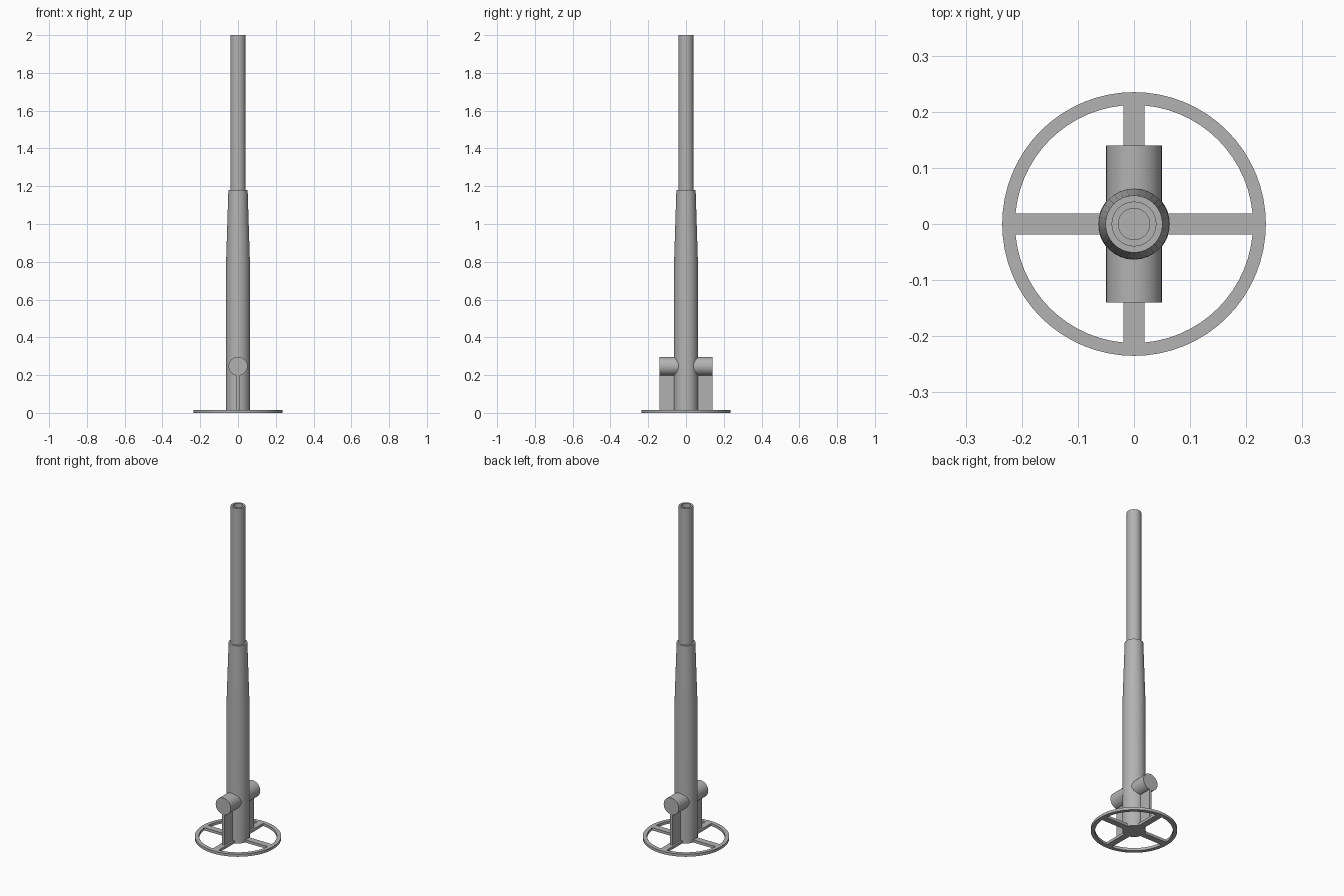
import bpy, bmesh, math
from mathutils import Matrix

if "Cube" in bpy.data.objects:
    bpy.data.objects.remove(bpy.data.objects["Cube"])

GREY = (0.45, 0.45, 0.45, 1)
metal = bpy.data.materials.new("plain grey metal")
metal.use_nodes = True
metal.diffuse_color = GREY
metal.node_tree.nodes["Principled BSDF"].inputs["Base Color"].default_value = GREY


def finish(name, bm):
    bmesh.ops.recalc_face_normals(bm, faces=bm.faces)
    mesh = bpy.data.meshes.new(name)
    bm.to_mesh(mesh)
    bm.free()
    mesh.materials.append(metal)
    obj = bpy.data.objects.new(name, mesh)
    bpy.context.collection.objects.link(obj)
    bpy.ops.object.select_all(action='DESELECT')
    obj.select_set(True)
    bpy.context.view_layer.objects.active = obj
    bpy.ops.object.shade_smooth_by_angle(angle=math.radians(30))
    return obj


def lathe(name, profile, sides, closed=False):
    """Spin (radius, height) points around the z axis."""
    bm = bmesh.new()
    verts = [bm.verts.new((r, 0, z)) for r, z in profile]
    pairs = list(zip(verts, verts[1:]))
    if closed:
        pairs.append((verts[-1], verts[0]))
    edges = [bm.edges.new(p) for p in pairs]
    bmesh.ops.spin(bm, geom=verts + edges, axis=(0, 0, 1), cent=(0, 0, 0),
                   angle=math.tau, steps=sides, use_duplicate=False)
    bmesh.ops.remove_doubles(bm, verts=bm.verts, dist=0.0001)
    return finish(name, bm)


def box(name, size, centre):
    bm = bmesh.new()
    bmesh.ops.create_cube(bm, size=1, matrix=Matrix.Translation(centre) @ Matrix.Diagonal((*size, 1)))
    return finish(name, bm)


# Barrel with a hollow muzzle, and the tapered sleeve around it
lathe("barrel", [(0.04, 1.1), (0.04, 2), (0.028, 2), (0.028, 1.2), (0, 1.2)], 32)
lathe("sleeve", [(0, 0), (0.064, 0), (0.063, 0.8), (0.051, 1.18), (0, 1.18)], 32)

# Flat handwheel: rim and crossed spokes
T = 0.016
lathe("wheel_rim", [(0.212, 0), (0.235, 0), (0.235, T), (0.212, T)], 64, closed=True)
box("wheel_spoke_side", (0.43, 0.038, T), (0, 0, T / 2))
box("wheel_spoke_front", (0.038, 0.43, T), (0, 0, T / 2))

# Trunnion crossing the sleeve, with a thin web beneath each end
bm = bmesh.new()
bmesh.ops.create_cone(bm, cap_ends=True, segments=32, radius1=0.05, radius2=0.05, depth=0.28,
                      matrix=Matrix.Translation((0, 0, 0.247)) @ Matrix.Rotation(math.pi / 2, 4, 'X'))
finish("trunnion", bm)
for side, name in ((-1, "front_web"), (1, "back_web")):
    box(name, (0.015, 0.08, 0.2), (0, side * 0.1, 0.11))
